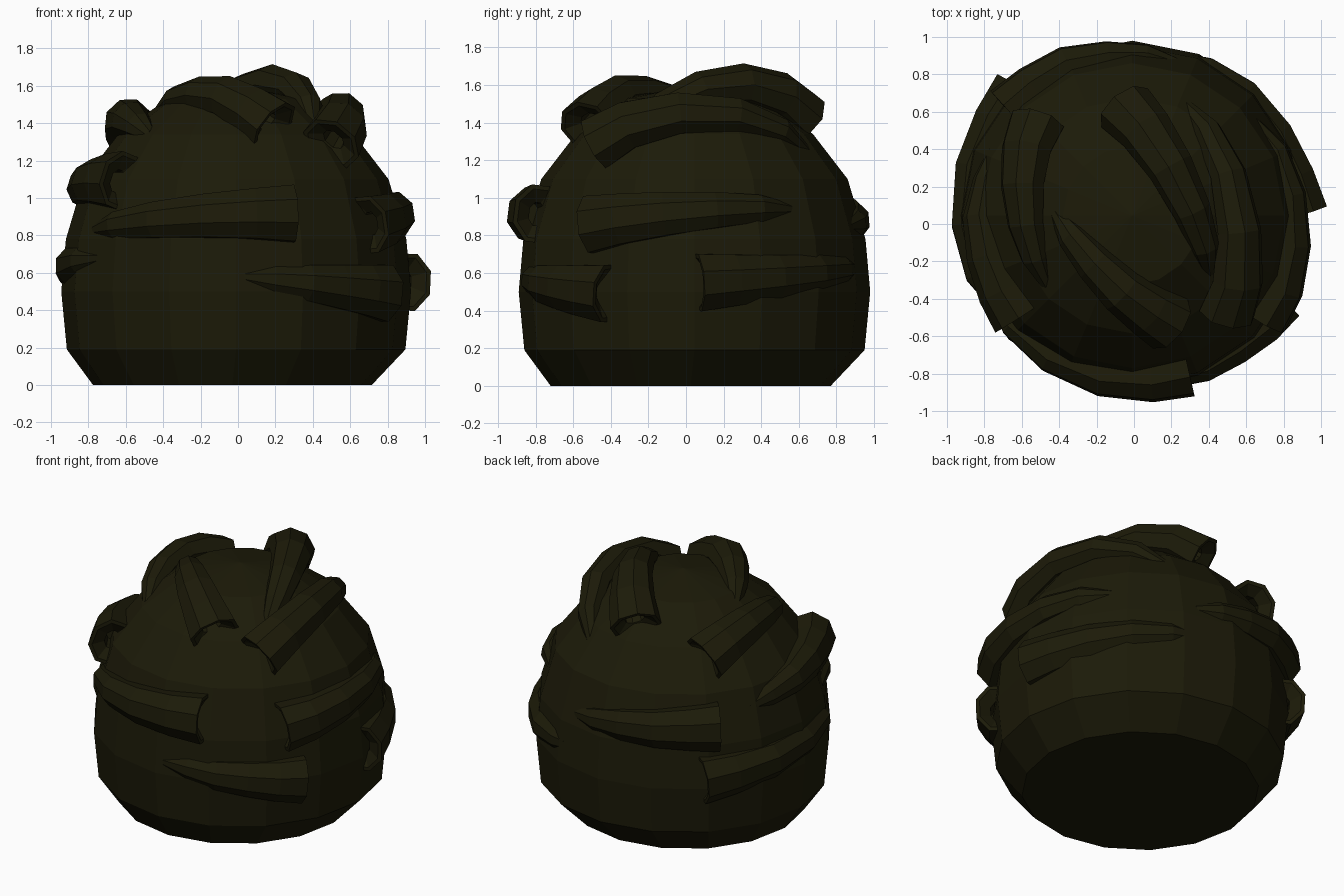
import bpy, bmesh, math
from mathutils import Vector
from mathutils.bvhtree import BVHTree

if "Cube" in bpy.data.objects:
    bpy.data.objects.remove(bpy.data.objects["Cube"])

olive = bpy.data.materials.new("dark_olive")
olive.diffuse_color = (0.0115, 0.0105, 0.0025, 1)
olive.use_nodes = True
olive.node_tree.nodes["Principled BSDF"].inputs["Base Color"].default_value = olive.diffuse_color
CX, CY = -0.01, 0.045


def finish(bm, name):
    bmesh.ops.recalc_face_normals(bm, faces=bm.faces)
    me = bpy.data.meshes.new(name)
    bm.to_mesh(me)
    me.materials.append(olive)
    ob = bpy.data.objects.new(name, me)
    bpy.context.collection.objects.link(ob)
    return ob


# Faceted dome body: 16-sided lathe, base ring slightly off-centre
SIDES = 16
profile = [(0.745, 0), (0.905, 0.19), (0.935, 0.5), (0.91, 0.78),
           (0.815, 1.1), (0.63, 1.34), (0.37, 1.53)]
bm = bmesh.new()
rings = []
for r, z in profile:
    ox, oy = (-0.03, 0.025) if z == 0 else (CX, CY)
    rings.append([bm.verts.new((ox + r * math.cos(2 * math.pi * i / SIDES),
                                oy + r * math.sin(2 * math.pi * i / SIDES), z))
                  for i in range(SIDES)])
for a, b in zip(rings, rings[1:]):
    for i in range(SIDES):
        j = (i + 1) % SIDES
        bm.faces.new((a[i], a[j], b[j], b[i]))
bm.faces.new(rings[0][::-1])
apex = bm.verts.new((CX, CY, 1.6))
for i in range(SIDES):
    bm.faces.new((rings[-1][i], rings[-1][(i + 1) % SIDES], apex))
bm.normal_update()
tree = BVHTree.FromBMesh(bm)
finish(bm, "dome_body")
bm.free()


# Tapered horn hugging the dome, its tail sunk in and its hollow mouth raised
def horn(name, tail, mouth, lift, radius=0.165, steps=5, sides=8):
    tail, mouth = Vector(tail), Vector(mouth)
    core = Vector((CX, CY, min(0.8, (tail.z + mouth.z) / 2)))
    pts, ups = [], []
    for k in range(steps + 1):
        t = k / steps
        d = (tail.lerp(mouth, t) - core).normalized()
        hit = tree.ray_cast(core, d)[0]
        pts.append(hit + d * (lift * math.sin(math.pi * t ** 1.2 * 0.8) - 0.03 * (1 - t)))
        ups.append(d)
    bm = bmesh.new()
    rows = []
    for k, p in enumerate(pts):
        along = (pts[min(k + 1, steps)] - pts[max(k - 1, 0)]).normalized()
        up = (ups[k] - along * ups[k].dot(along)).normalized()
        side = along.cross(up)
        r = radius * (0.22 + 0.78 * (k / steps) ** 0.7)
        rows.append([bm.verts.new(p + side * r * math.cos(a) + up * r * 0.88 * math.sin(a))
                     for a in [2 * math.pi * (i + 0.5) / sides for i in range(sides)]])
    for a, b in zip(rows, rows[1:]):
        for i in range(sides):
            j = (i + 1) % sides
            bm.faces.new((a[i], a[j], b[j], b[i]))
    bm.faces.new(rows[0])
    cap = bm.faces.new(rows[-1])
    bmesh.ops.recalc_face_normals(bm, faces=bm.faces)
    # funnel-shaped mouth ending in a narrow hole
    for thickness, depth in ((0.025, 0), (0.075, 0.05), (0.006, 0.12)):
        bmesh.ops.inset_region(bm, faces=[cap], thickness=thickness)
        bmesh.ops.translate(bm, verts=cap.verts, vec=cap.normal * -depth)
    finish(bm, name)
    bm.free()


# Horns: tail point, mouth point, lift off the surface
horns = [
    ((-0.82, -0.40, 0.83), (0.31, -0.83, 0.92), 0.03),    # front, middle
    ((0.03, -0.88, 0.58), (0.81, -0.43, 0.49), -0.02),    # front right, low
    ((0.70, 0.60, 0.95), (0.74, -0.55, 0.86), 0.02),      # right, middle
    ((0.22, 0.94, 0.63), (0.90, 0.06, 0.55), -0.03),      # right rear, low
    ((0.25, 0.94, 0.85), (-0.69, 0.62, 0.90), 0.01),      # back, middle
    ((-0.76, -0.48, 0.68), (-0.63, 0.73, 0.56), -0.02),   # left rear, low
    ((-0.80, 0.42, 0.98), (-0.66, -0.54, 1.11), 0.01),    # left, upper
    ((-0.51, -0.36, 1.38), (-0.53, 0.55, 1.31), 0.07),    # upper left
    ((0.46, -0.30, 1.46), (-0.05, 0.62, 1.43), 0.08),     # top, opening backward
    ((-0.44, 0.06, 1.50), (0.20, -0.55, 1.40), 0.05),     # top, opening forward
    ((0.31, 0.70, 1.30), (0.52, -0.50, 1.31), 0.08),      # upper right
]
for n, (tail, mouth, lift) in enumerate(horns, 1):
    horn(f"horn_{n:02d}", tail, mouth, lift)
